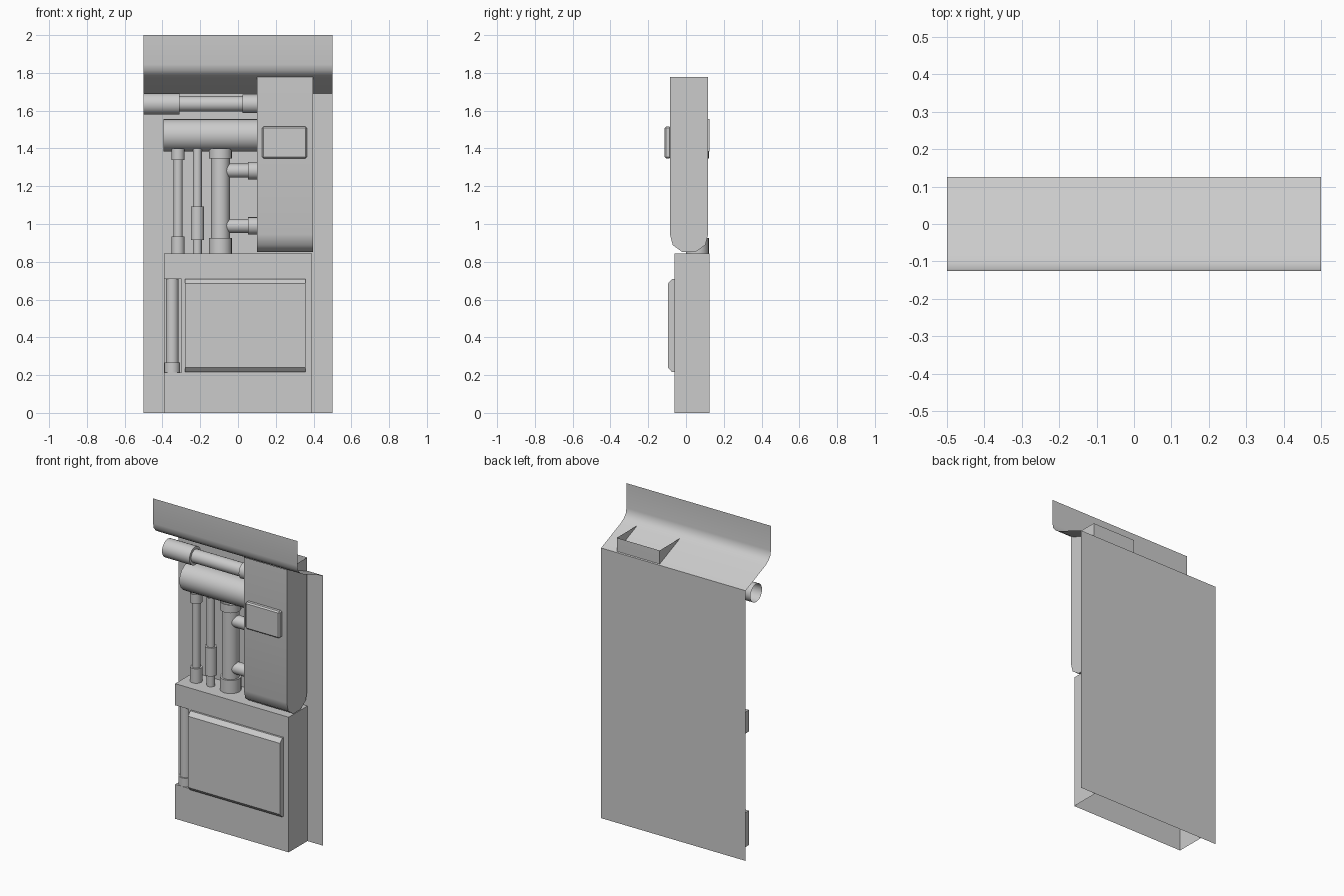
import bpy, bmesh, math
from mathutils import Vector

if "Cube" in bpy.data.objects:
    bpy.data.objects.remove(bpy.data.objects["Cube"])


def finish(name, bm, angle=None):
    bmesh.ops.recalc_face_normals(bm, faces=bm.faces[:])
    me = bpy.data.meshes.new(name)
    bm.to_mesh(me)
    bm.free()
    ob = bpy.data.objects.new(name, me)
    bpy.context.collection.objects.link(ob)
    if angle:
        bpy.ops.object.select_all(action='DESELECT')
        ob.select_set(True)
        bpy.context.view_layer.objects.active = ob
        bpy.ops.object.shade_smooth_by_angle(angle=math.radians(angle))
    return ob


def extrude_x(name, profile, x0, x1, closed=True, caps=True, skip=(), angle=None):
    """Sweep a (y, z) profile along x; skip lists profile edges left open."""
    bm = bmesh.new()
    a = [bm.verts.new((x0, y, z)) for y, z in profile]
    b = [bm.verts.new((x1, y, z)) for y, z in profile]
    n = len(profile)
    for i in range(n if closed else n - 1):
        if i not in skip:
            j = (i + 1) % n
            bm.faces.new((a[i], a[j], b[j], b[i]))
    if caps:
        bm.faces.new(a)
        bm.faces.new(b)
    return finish(name, bm, angle)


def pipe(name, axis, centre, steps, seg=20):
    """Lathe (position, radius) steps around an x or z axis, ends open."""
    bm = bmesh.new()
    rings = []
    for p, r in steps:
        ring = []
        for k in range(seg):
            t = 2 * math.pi * k / seg
            u, v = r * math.cos(t), r * math.sin(t)
            co = (p, centre[0] + u, centre[1] + v) if axis == 'x' else (centre[0] + u, centre[1] + v, p)
            ring.append(bm.verts.new(co))
        rings.append(ring)
    for q, s in zip(rings, rings[1:]):
        for k in range(seg):
            m = (k + 1) % seg
            bm.faces.new((q[k], q[m], s[m], s[k]))
    return finish(name, bm, 40)


def box(name, lo, hi):
    bm = bmesh.new()
    bmesh.ops.create_cube(bm, size=1)
    for v in bm.verts:
        v.co = Vector([lo[i] if v.co[i] < 0 else hi[i] for i in range(3)])
    return finish(name, bm)


# Wall sheet with the forward-curving top lip
extrude_x("wall_panel", [(.125, 0), (.125, 1.69), (-.067, 1.77), (-.1, 1.79), (-.12, 1.815),
          (-.125, 1.845), (-.125, 2)], -.5, .5, closed=False, caps=False, angle=40)

# Lower cabinet: open bottom and back, notch in the front left corner
cabinet = box("lower_cabinet", (-.393, -.06, 0), (.393, .125, .845))
cutter = box("notch_cutter", (-.5, -.2, .215), (-.3, .04, .71))
cutter.hide_render = True
mod = cabinet.modifiers.new("notch", 'BOOLEAN')
mod.operation = 'DIFFERENCE'
mod.solver = 'EXACT'
mod.object = cutter
bpy.context.view_layer.objects.active = cabinet
bpy.ops.object.modifier_apply(modifier="notch")
bpy.data.objects.remove(cutter)
bm = bmesh.new()
bm.from_mesh(cabinet.data)
hidden = [f for f in bm.faces if all(v.co.z < .001 for v in f.verts) or all(v.co.y > .124 for v in f.verts)]
bmesh.ops.delete(bm, geom=hidden, context='FACES')
bm.to_mesh(cabinet.data)
bm.free()

# Cabinet door with chamfered top and bottom
extrude_x("cabinet_door", [(-.06, .71), (-.072, .71), (-.095, .685), (-.095, .24), (-.075, .217),
          (-.06, .217)], -.28, .357)

# Upper housing: rounded underside, open top
extrude_x("upper_housing", [(-.085, 1.778), (-.085, .945), (-.07, .888), (-.02, .852), (.05, .852),
          (.102, .888), (.117, .945), (.117, 1.778)], .1, .397, skip=(7,), angle=40)

# Raised plate on the housing
plate = box("housing_plate", (.127, -.113, 1.347), (.365, -.08, 1.515))
bev = plate.modifiers.new("bevel", 'BEVEL')
bev.width = .008
bev.segments = 1

# Round-fronted tank running into the wall
arc = [(.07 - .085 * math.sin(math.pi * i / 12), 1.47 + .085 * math.cos(math.pi * i / 12)) for i in range(13)]
extrude_x("tank", [(.125, 1.555)] + arc + [(.125, 1.385)], -.395, .1, angle=40)

# Top horizontal pipe with wide open end
pipe("top_pipe", 'x', (.02, 1.636), [(-.5, .057), (-.31, .057), (-.31, .041), (.025, .041), (.025, .049), (.11, .049)])

# Vertical pipes between cabinet and tank
pipe("thin_pipe", 'z', (-.317, .04), [(.845, .035), (.935, .035), (.935, .024), (1.34, .024), (1.34, .035), (1.40, .035)])
pipe("sleeve_pipe", 'z', (-.215, .04), [(.845, .024), (.915, .024), (.915, .035), (1.092, .035), (1.092, .024), (1.40, .024)])
pipe("main_pipe", 'z', (-.093, .06), [(.845, .061), (.927, .061), (.927, .05), (1.348, .05), (1.348, .061), (1.40, .061)])

# Branch pipes from the main pipe to the housing
for i, z in enumerate((.99, 1.282)):
    pipe(f"branch_pipe_{i + 1}", 'x', (.06, z), [(-.093, .037), (.053, .037), (.053, .046), (.11, .046)])

# Pipe standing in the cabinet notch
pipe("notch_pipe", 'z', (-.348, -.018), [(.215, .042), (.268, .042), (.268, .034), (.66, .034), (.71, .034)])
